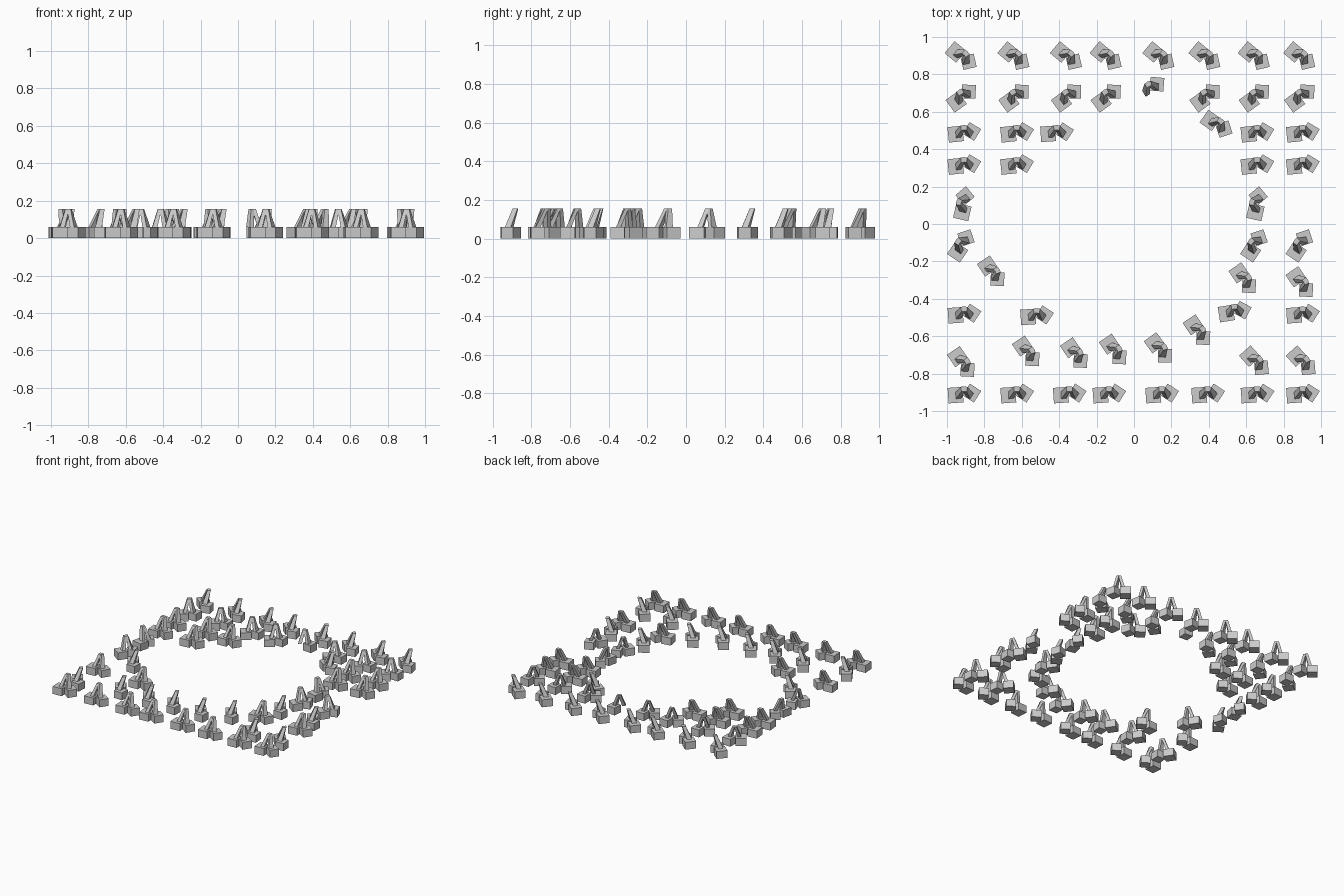
import bpy, bmesh
from math import radians
from mathutils import Matrix, Vector

if "Cube" in bpy.data.objects:
    bpy.data.objects.remove(bpy.data.objects["Cube"])

FOOT_H, TOP_Z = 0.06, 0.155


def loft(name, bottom, top):
    """Closed four-sided solid between two quads, returned as a mesh."""
    bm = bmesh.new()
    b = [bm.verts.new(p) for p in bottom]
    t = [bm.verts.new(p) for p in top]
    bm.faces.new(b[::-1])
    bm.faces.new(t)
    for i in range(4):
        j = (i + 1) % 4
        bm.faces.new((b[i], b[j], t[j], t[i]))
    bmesh.ops.recalc_face_normals(bm, faces=bm.faces[:])
    me = bpy.data.meshes.new(name)
    bm.to_mesh(me)
    bm.free()
    return me


def quad(cx, cy, z, w, d, ang):
    """Rectangle corners, turned by ang degrees about its centre."""
    r = Matrix.Rotation(radians(ang), 3, 'Z')
    return [Vector((cx, cy, z)) + r @ Vector((sx * w / 2, sy * d / 2, 0))
            for sx, sy in ((-1, -1), (1, -1), (1, 1), (-1, 1))]


# shared meshes: two foot blocks and two slanted legs that meet at the top
parts = {
    "left_foot": loft("left_foot", quad(-.044, -.005, 0, .08, .083, 4),
                      quad(-.044, -.005, FOOT_H, .08, .083, 4)),
    "right_foot": loft("right_foot", quad(.043, .006, 0, .073, .073, -33),
                       quad(.043, .006, FOOT_H, .073, .073, -33)),
    "left_leg": loft("left_leg", quad(-.030, -.006, FOOT_H, .026, .036, 4),
                     quad(-.004, .028, TOP_Z, .020, .026, 4)),
    "right_leg": loft("right_leg", quad(.032, -.004, FOOT_H, .026, .036, -33),
                      quad(.008, .028, TOP_Z, .020, .026, -10)),
}


def place(x, y, ang, skip=()):
    for name, me in parts.items():
        if name in skip:
            continue
        ob = bpy.data.objects.new(name, me)
        ob.location = (x, y, 0)
        ob.rotation_euler.z = radians(ang)
        bpy.context.collection.objects.link(ob)


# regular columns of the square formation
COLS = [-.91, -.628, -.347, -.135, .147, .393, .657, .90]

# rows: y, x shift, turn, occupied columns
rows = [
    (.893, -.01, -44, range(8)),
    (.680, -.006, 32, (0, 1, 2, 3, 5, 6, 7)),
    (.487, 0, 2, (0, 1, 6, 7)),
    (.315, 0, 2, (0, 1, 6, 7)),
    (.107, 0, 73, (0, 6)),
    (-.112, -.01, 52, (0, 6, 7)),
    (-.483, 0, 0, (0, 7)),
    (-.910, 0, 0, range(8)),
]
for y, dx, ang, cols in rows:
    for c in cols:
        place(COLS[c] + dx, y, ang)

# pairs shifted off the grid around the empty middle
for x, y, ang in [
    (.444, .530, -39), (-.415, .487, 0),
    (-.757, -.260, -60), (.588, -.297, -60), (.893, -.318, -60),
    (-.522, -.492, 0), (.537, -.470, 5), (.343, -.575, -60),
    (-.570, -.688, -60), (-.313, -.697, -60), (-.105, -.678, -60),
    (.137, -.670, -58), (-.917, -.745, -60), (.650, -.738, -52),
    (.900, -.738, -52),
]:
    place(x, y, ang)

# one pair has lost its left foot
place(.088, .722, 28, skip=("left_foot",))
